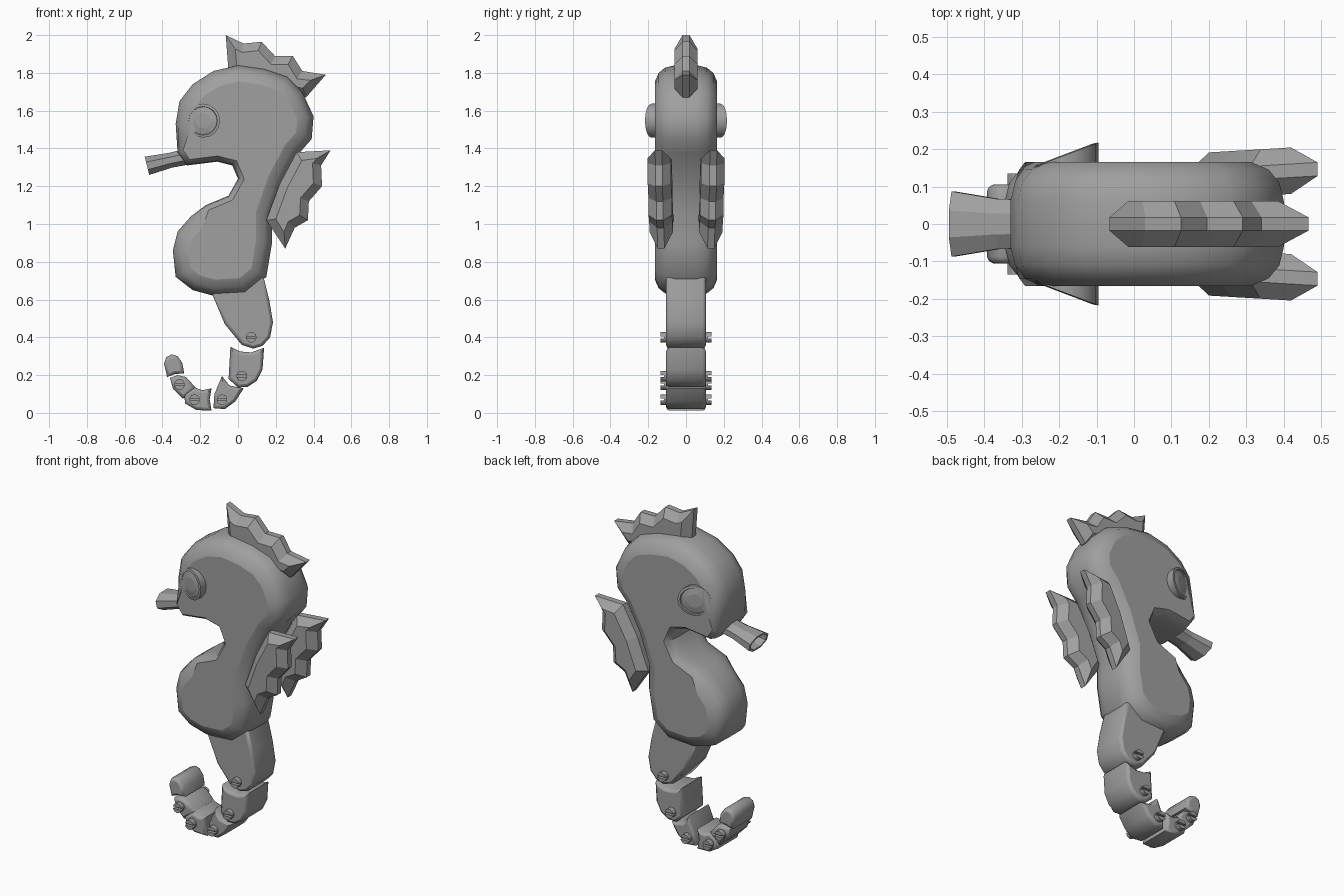
import bpy
import bmesh
from math import cos, sin, pi, radians
from mathutils import Vector

default = bpy.data.objects.get("Cube")
if default:
    bpy.data.objects.remove(default, do_unlink=True)

grey = bpy.data.materials.new("plain_grey")
grey.use_nodes = True
tone = (0.35, 0.35, 0.35, 1)
grey.diffuse_color = tone
grey.node_tree.nodes["Principled BSDF"].inputs["Base Color"].default_value = tone


def skin(name, loops, smooth_angle=0):
    """Join matching loops of points into a closed, capped solid."""
    bm = bmesh.new()
    rings = [[bm.verts.new(p) for p in loop] for loop in loops]
    for a, b in zip(rings, rings[1:]):
        for i in range(len(a)):
            j = (i + 1) % len(a)
            bm.faces.new((a[i], a[j], b[j], b[i]))
    caps = [bm.faces.new(rings[0]), bm.faces.new(rings[-1])]
    bmesh.ops.recalc_face_normals(bm, faces=bm.faces[:])
    limit = radians(smooth_angle)
    for face in bm.faces:
        face.smooth = smooth_angle > 0 and face not in caps
    for edge in bm.edges:
        edge.smooth = edge.calc_face_angle(0) < limit
    for cap in caps:
        for edge in cap.edges:
            edge.smooth = False
    mesh = bpy.data.meshes.new(name)
    bm.to_mesh(mesh)
    bm.free()
    mesh.materials.append(grey)
    obj = bpy.data.objects.new(name, mesh)
    bpy.context.collection.objects.link(obj)
    return obj


def inset(points, amount):
    """Move a closed outline inwards by an amount, or by a rule per point."""
    pts = [Vector(p) for p in points]
    area = sum(a.x * b.y - b.x * a.y for a, b in zip(pts, pts[1:] + pts[:1]))
    turn = 1 if area > 0 else -1
    result = []
    for i, p in enumerate(pts):
        d1 = (p - pts[i - 1]).normalized()
        d2 = (pts[(i + 1) % len(pts)] - p).normalized()
        n1 = Vector((-d1.y, d1.x)) * turn
        n2 = Vector((-d2.y, d2.x)) * turn
        shift = (n1 + n2) / max(1 + n1.dot(n2), 0.5)
        step = amount(p) if callable(amount) else amount
        result.append(p + shift * step)
    return result


def slab(name, outline, profile, smooth_angle=0, centre=lambda x: 0):
    """Solid from a side outline; profile lists (half width, inset), widest first."""
    layers = [(-w, d) for w, d in profile] + [(w, d) for w, d in reversed(profile)]
    loops = [[(p.x, y + centre(p.x), p.y) for p in inset(outline, d)]
             for y, d in layers]
    return skin(name, loops, smooth_angle)


# Body with a rounded rim, tighter around the throat
body_outline = [
    (-.32, 1.38), (-.27, 1.31), (-.11, 1.33), (-.03, 1.31), (0, 1.24),
    (-.05, 1.15), (-.17, 1.1), (-.25, 1.04), (-.32, .96), (-.345, .86),
    (-.33, .72), (-.24, .65), (-.13, .62), (.04, .63), (.15, .72),
    (.18, .9), (.18, 1.05), (.24, 1.22), (.32, 1.37), (.39, 1.45),
    (.4, 1.57), (.34, 1.7), (.26, 1.78), (.14, 1.82), (0, 1.84),
    (-.13, 1.81), (-.24, 1.74), (-.31, 1.65), (-.33, 1.53)]


def rim(depth):
    return lambda p: depth * (.35 if p.x < .02 and 1.08 < p.y < 1.4 else 1)


slab("body", body_outline,
     [(.165, rim(.085)), (.145, rim(.04)), (.11, rim(.012)), (.06, 0)], 50)

# Crest on the head
blade = [(.062, .045), (.018, 0)]
crest_outline = [
    (-.065, 2), (.03, 1.955), (.125, 1.965), (.195, 1.89), (.29, 1.89),
    (.34, 1.81), (.465, 1.79), (.36, 1.67), (.2, 1.7), (-.045, 1.74)]
slab("crest", crest_outline, blade)

# Pair of back fins
fin_outline = [
    (.49, 1.39), (.44, 1.31), (.445, 1.2), (.375, 1.12), (.37, 1.02),
    (.3, .98), (.25, .87), (.15, 1.02), (.22, 1.21), (.31, 1.38)]
for side, label in ((-1, "front"), (1, "back")):
    slab(label + "_fin", fin_outline, blade,
         centre=lambda x: side * (.135 + .06 * (x - .3)))


# Eyes: slanted discs with a rim and a low dome
def eye_loop(side, radius, lift, slant=.38):
    ring = [2 * pi * i / 16 for i in range(16)]
    return [(-.185 + radius * cos(a),
             side * (lift + slant * radius * cos(a)),
             1.547 + radius * sin(a)) for a in ring]


for side, label in ((-1, "front"), (1, "back")):
    skin(label + "_eye", [
        eye_loop(side, .09, .08, 0), eye_loop(side, .09, .183),
        eye_loop(side, .076, .186), eye_loop(side, .074, .178),
        eye_loop(side, .04, .186)], 35)


# Hollow snout
def snout_loop(x, z, wide, tall):
    ring = [pi / 8 + pi / 4 * i for i in range(8)]
    return [(x - .25 * tall * sin(a), wide * cos(a), z + tall * sin(a))
            for a in ring]


skin("snout", [
    snout_loop(-.25, 1.36, .07, .045), snout_loop(-.36, 1.337, .072, .042),
    snout_loop(-.482, 1.308, .094, .052), snout_loop(-.482, 1.308, .078, .04),
    snout_loop(-.4, 1.328, .06, .03)])

# Jointed tail, from the body down to the curled tip
tail = {
    "upper": [(-.15, .66), (.13, .74), (.165, .6), (.185, .48), (.17, .4),
              (.13, .355), (.08, .34), (.02, .36), (-.07, .47)],
    "second": [(-.04, .35), (.01, .325), (.07, .32), (.138, .345),
               (.13, .23), (.1, .17), (.05, .137), (0, .135), (-.05, .18)],
    "third": [(-.085, .195), (-.045, .145), (.03, .13), (-.015, .06),
              (-.07, .02), (-.13, .025), (-.125, .1)],
    "fourth": [(-.14, .13), (-.15, .07), (-.14, .012), (-.22, .015),
               (-.28, .05), (-.285, .1), (-.23, .135), (-.19, .12)],
    "fifth": [(-.225, .135), (-.29, .075), (-.345, .13), (-.36, .185),
              (-.32, .2), (-.275, .19)],
    "tip": [(-.285, .21), (-.295, .265), (-.32, .3), (-.35, .31),
            (-.38, .295), (-.392, .26), (-.375, .19), (-.335, .205)]}
for label, outline in tail.items():
    slab(label + "_tail_segment", outline,
         [(.105, .016), (.099, .005), (.088, 0)], 45)

# Slotted screws on both sides of the joints
joints = [(.07, .4), (.02, .195), (-.085, .07), (-.23, .07), (-.31, .15)]


def disc_loop(x, y, z, angles, lift=0):
    return [(x + .028 * cos(a), y, z + .028 * sin(a) + lift) for a in angles]


for number, (x, z) in enumerate(joints, 1):
    for side, label in ((-1, "front"), (1, "back")):
        name = f"{label}_screw_{number}"
        full = [pi / 6 * i for i in range(12)]
        skin(name + "_base", [disc_loop(x, side * y, z, full)
                              for y in (.09, .116)], 40)
        for half, start in (("upper", 0), ("lower", pi)):
            arc = [start + .2 + (pi - .4) * i / 6 for i in range(7)]
            skin(f"{name}_{half}_head", [disc_loop(x, side * y, z, arc)
                                         for y in (.112, .135)], 40)
